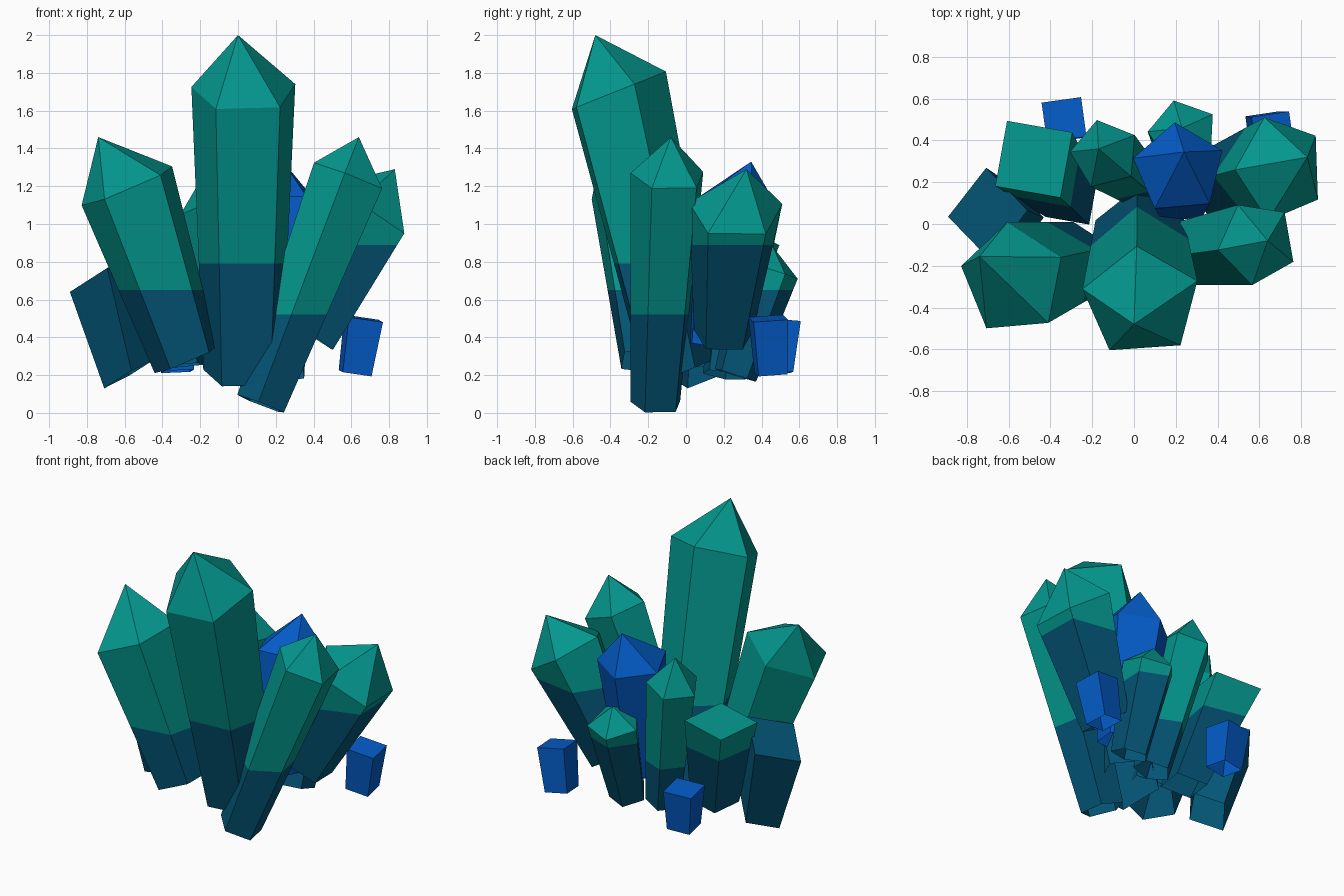
import bpy, bmesh, math
from mathutils import Vector

if "Cube" in bpy.data.objects:
    bpy.data.objects.remove(bpy.data.objects["Cube"])


def make_mat(name, rgb):
    m = bpy.data.materials.new(name)
    m.diffuse_color = (*rgb, 1.0)
    m.use_nodes = True
    m.node_tree.nodes["Principled BSDF"].inputs["Base Color"].default_value = m.diffuse_color
    return m


GREEN = make_mat("teal_green", (0.001, 0.310, 0.270))
NAVY = make_mat("deep_navy", (0.001, 0.090, 0.180))
BLUE = make_mat("bright_blue", (0.001, 0.105, 0.570))


def crystal(name, base, r0, ring, r1, tip, phase, split=None,
            mats=(NAVY, GREEN), sides=5, normal=None):
    """Tapered open-bottomed prism from base to ring, closed by an off-centre
    point. tip=None leaves a flat top; split is the height of the colour change."""
    base, ring = Vector(base), Vector(ring)
    n = (Vector(normal) if normal else ring - base).normalized()
    a = math.radians(phase)
    u = Vector((math.cos(a), math.sin(a), 0))
    u = (u - n * u.dot(n)).normalized()
    v = n.cross(u)
    bm = bmesh.new()

    def loop(c, r):
        step = math.tau / sides
        return [bm.verts.new(c + r * (math.cos(i * step) * u + math.sin(i * step) * v))
                for i in range(sides)]

    low, high = loop(base, r0), loop(ring, r1)
    for i in range(sides):
        j = (i + 1) % sides
        bm.faces.new((low[i], low[j], high[j], high[i]))
    if tip:
        t = bm.verts.new(tip)
        for i in range(sides):
            bm.faces.new((high[i], high[(i + 1) % sides], t))
    else:
        bm.faces.new(high)
    # cut at the colour line, then colour by height
    if split is not None:
        bmesh.ops.bisect_plane(bm, geom=bm.verts[:] + bm.edges[:] + bm.faces[:],
                               plane_co=(0, 0, split), plane_no=(0, 0, 1))
        for f in bm.faces:
            f.material_index = int(f.calc_center_median().z > split)
    me = bpy.data.meshes.new(name)
    bm.to_mesh(me)
    bm.free()
    for m in mats:
        me.materials.append(m)
    ob = bpy.data.objects.new(name, me)
    bpy.context.collection.objects.link(ob)
    return ob


# large two-tone crystals
crystal("main_crystal", (0.03, -0.03, 0.21), 0.22, (0.035, -0.375, 1.70), 0.29,
        (0.0, -0.48, 2.0), 94, 0.79, normal=(0, -0.37, 0.93))
crystal("left_front_crystal", (-0.27, -0.18, 0.28), 0.19, (-0.58, -0.265, 1.20), 0.275,
        (-0.74, -0.155, 1.46), 95, 0.65, normal=(-0.39, -0.06, 0.92))
crystal("right_front_crystal", (0.125, -0.155, 0.045), 0.14, (0.59, -0.09, 1.25), 0.205,
        (0.64, -0.08, 1.46), 190, 0.52)
crystal("right_back_crystal", (0.39, 0.2, 0.41), 0.165, (0.70, 0.265, 1.065), 0.26,
        (0.83, 0.32, 1.29), 182, 0.89, normal=(0.55, 0.03, 0.83))

# smaller two-tone crystals at the back
crystal("left_back_crystal", (-0.30, 0.12, 0.25), 0.15, (-0.48, 0.31, 0.91), 0.225,
        None, 125, 0.70, sides=4, normal=(-0.08, 0.06, 0.95))
crystal("middle_back_crystal", (0.02, 0.2, 0.20), 0.12, (-0.14, 0.335, 1.08), 0.17,
        (-0.17, 0.36, 1.28), 175, 0.50)
crystal("small_back_crystal", (0.25, 0.26, 0.20), 0.12, (0.235, 0.435, 0.76), 0.17,
        (0.23, 0.46, 0.88), 105, 0.65)

# one-colour crystals
crystal("navy_crystal", (-0.57, 0.02, 0.21), 0.16, (-0.70, 0.05, 0.75), 0.22,
        None, 182, mats=(NAVY,), sides=4, normal=(-0.5, 0.05, 0.86))
crystal("blue_crystal", (0.22, 0.15, 0.35), 0.16, (0.215, 0.265, 1.12), 0.225,
        (0.24, 0.345, 1.33), 95, mats=(BLUE,))

# small flat-topped blue blocks
crystal("blue_block_right", (0.62, 0.45, 0.21), 0.11, (0.665, 0.435, 0.50), 0.13,
        None, 53, mats=(BLUE,), sides=4)
crystal("blue_block_left", (-0.32, 0.48, 0.22), 0.11, (-0.335, 0.50, 0.49), 0.135,
        None, 53, mats=(BLUE,), sides=4)
